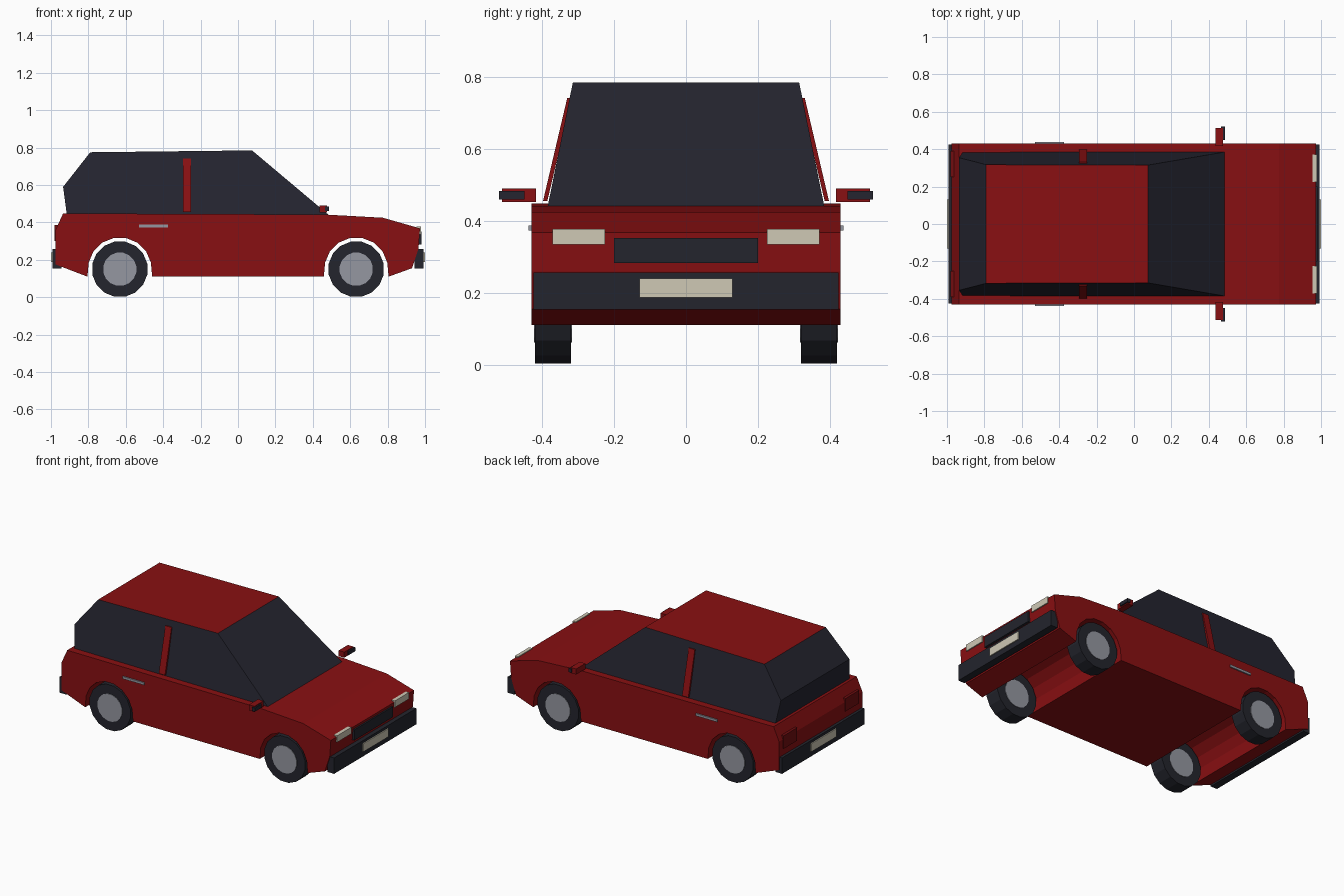
import bpy, bmesh, math
from mathutils import Matrix

if "Cube" in bpy.data.objects:
    bpy.data.objects.remove(bpy.data.objects["Cube"])


def material(name, rgb):
    m = bpy.data.materials.new(name)
    m.diffuse_color = (*rgb, 1)
    m.use_nodes = True
    m.node_tree.nodes["Principled BSDF"].inputs["Base Color"].default_value = m.diffuse_color
    return m


RED = material("red paint", (0.25, 0.005, 0.006))
GLASS = material("dark glass", (0.018, 0.018, 0.029))
BLACK = material("black trim", (0.017, 0.018, 0.026))
GREY = material("grey metal", (0.30, 0.31, 0.355))
CREAM = material("cream lamp", (0.62, 0.58, 0.46))
LAMP = material("tail red", (0.17, 0.004, 0.005))


def finish(name, bm, *mats):
    bmesh.ops.recalc_face_normals(bm, faces=bm.faces)
    me = bpy.data.meshes.new(name)
    bm.to_mesh(me)
    bm.free()
    for m in mats:
        me.materials.append(m)
    ob = bpy.data.objects.new(name, me)
    bpy.context.collection.objects.link(ob)
    return ob


def prism(name, profile, half_width, *mats):
    """Side profile (x, z) spanned between -y and +y; half_width depends on z."""
    bm = bmesh.new()
    a = [bm.verts.new((x, -half_width(z), z)) for x, z in profile]
    b = [bm.verts.new((x, half_width(z), z)) for x, z in profile]
    bm.faces.new(a)
    bm.faces.new(b[::-1])
    n = len(profile)
    for i in range(n):
        j = (i + 1) % n
        bm.faces.new((a[i], b[i], b[j], a[j]))
    return finish(name, bm, *mats)


def box(name, x, y, z, mat, shear=0.0):
    """Box from ranges; shear moves y inward with height."""
    bm = bmesh.new()
    bmesh.ops.create_cube(bm, size=1)
    for v in bm.verts:
        px, py, pz = (r[0] + (c + 0.5) * (r[1] - r[0])
                      for r, c in zip((x, y, z), v.co))
        v.co = (px, py + shear * (pz - z[0]), pz)
    return finish(name, bm, mat)


def disc(name, x, y, z, r, depth, mat, sides=16):
    bm = bmesh.new()
    rot = Matrix.Rotation(math.pi / 2, 4, 'X') @ Matrix.Rotation(math.pi / sides, 4, 'Z')
    bmesh.ops.create_cone(bm, cap_ends=True, segments=sides, radius1=r, radius2=r,
                          depth=depth, matrix=Matrix.Translation((x, y, z)) @ rot)
    return finish(name, bm, mat)


# Lower body with wheel arches running right through
WHEEL_X, WHEEL_Z = 0.632, 0.15


def arch(cx):
    pts = [(cx - 0.173, 0.11)]
    for k in range(8):
        t = math.radians(168 - k * 156 / 7)
        pts.append((cx + 0.17 * math.cos(t), WHEEL_Z + 0.17 * math.sin(t)))
    return pts + [(cx + 0.173, 0.11)]


body = ([(-0.975, 0.175)] + arch(-WHEEL_X) + arch(WHEEL_X) +
        [(0.93, 0.155), (0.965, 0.26), (0.973, 0.368), (0.775, 0.425),
         (0.465, 0.442), (-0.935, 0.448), (-0.975, 0.36)])
prism("body", body, lambda z: 0.43, RED)

# Glazed cabin, narrowing upward, with a red roof
cabin = prism("cabin", [(-0.915, 0.44), (0.485, 0.44), (0.075, 0.785),
                        (-0.79, 0.775), (-0.935, 0.59)],
              lambda z: 0.385 - 0.07 * (z - 0.44) / 0.345, GLASS, RED)
for p in cabin.data.polygons:
    if p.normal.z > 0.95:
        p.material_index = 1

# Bumpers, number plates and grille
for s, end in ((1, "front"), (-1, "rear")):
    box(end + "_bumper", (s * 0.945, s * 0.993), (-0.425, 0.425), (0.153, 0.257), BLACK)
    box(end + "_plate", (s * 0.992, s * 1.0), (-0.13, 0.13), (0.187, 0.24), CREAM)
box("grille", (0.955, 0.982), (-0.2, 0.2), (0.283, 0.352), BLACK)

for s, side in ((-1, "right"), (1, "left")):
    # Lamps
    box(side + "_headlight", (0.955, 0.978), (s * 0.225, s * 0.372), (0.335, 0.378), CREAM)
    box(side + "_tail_light", (-0.98, -0.95), (s * 0.25, s * 0.39), (0.30, 0.385), LAMP)
    # Door pillar and handle
    box(side + "_door_pillar", (-0.295, -0.25), (s * 0.386, s * 0.398), (0.455, 0.742),
        RED, -s * 0.235)
    box(side + "_door_handle", (-0.53, -0.375), (s * 0.425, s * 0.438), (0.373, 0.388), GREY)
    # Wing mirror
    box(side + "_mirror", (0.437, 0.477), (s * 0.417, s * 0.512), (0.453, 0.49), RED)
    box(side + "_mirror_glass", (0.465, 0.486), (s * 0.45, s * 0.52), (0.46, 0.484), GLASS)
    # Wheels, hub showing on both faces
    for e, end in ((1, "front"), (-1, "rear")):
        n = end + "_" + side
        disc(n + "_tyre", e * WHEEL_X, s * 0.37, WHEEL_Z, 0.15, 0.10, BLACK)
        disc(n + "_hub", e * WHEEL_X, s * 0.37, WHEEL_Z, 0.09, 0.106, GREY)
